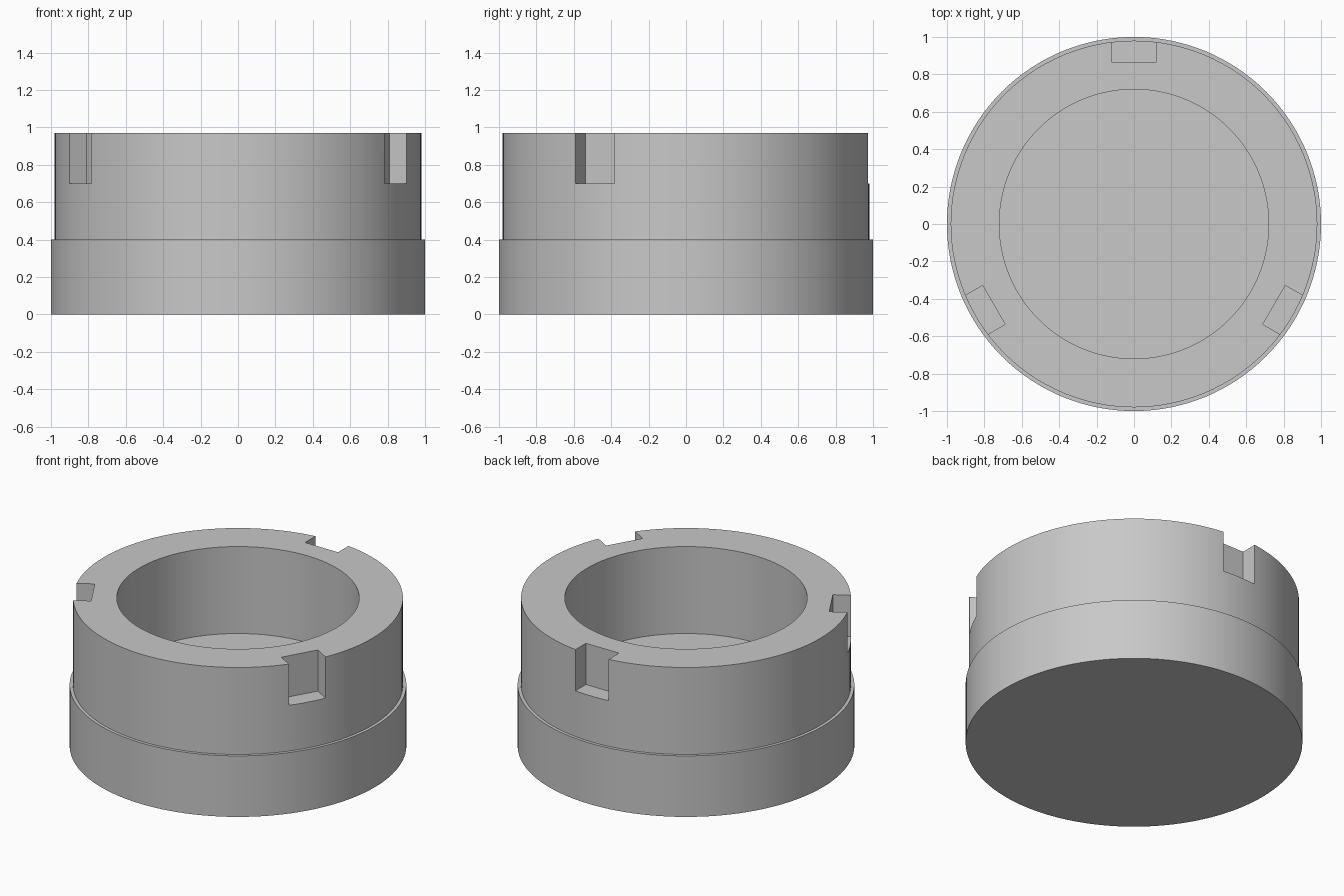
import bpy, bmesh, math
from mathutils import Matrix

if "Cube" in bpy.data.objects:
    bpy.data.objects.remove(bpy.data.objects["Cube"])

SEG = 128
grey = bpy.data.materials.new("grey")
grey.diffuse_color = (0.58, 0.58, 0.58, 1)
grey.use_nodes = True
grey.node_tree.nodes["Principled BSDF"].inputs["Base Color"].default_value = grey.diffuse_color


def make_object(name, bm):
    bmesh.ops.recalc_face_normals(bm, faces=bm.faces)
    mesh = bpy.data.meshes.new(name)
    bm.to_mesh(mesh)
    bm.free()
    mesh.materials.append(grey)
    obj = bpy.data.objects.new(name, mesh)
    bpy.context.collection.objects.link(obj)
    return obj


# Stepped cup: revolve the (radius, height) profile around z
profile = [(0, 0), (1, 0), (1, 0.4), (0.98, 0.4),
           (0.98, 0.97), (0.72, 0.97), (0.72, 0.4), (0, 0.4)]
bm = bmesh.new()
verts = [bm.verts.new((r, 0, z)) for r, z in profile]
edges = [bm.edges.new(pair) for pair in zip(verts, verts[1:])]
bmesh.ops.spin(bm, geom=verts + edges, cent=(0, 0, 0), axis=(0, 0, 1),
               angle=math.tau, steps=SEG)
bmesh.ops.remove_doubles(bm, verts=bm.verts, dist=1e-4)
cup = make_object("cup", bm)

# Three rim notches, evenly spaced, starting at the back
bm = bmesh.new()
for angle in (0, 120, 240):
    place = (Matrix.Rotation(math.radians(angle), 4, 'Z')
             @ Matrix.Translation((0, 0.865 + 0.15, 0.70 + 0.25))
             @ Matrix.Diagonal((0.24, 0.30, 0.50, 1)))
    bmesh.ops.create_cube(bm, size=1, matrix=place)
cutter = make_object("notch_cutter", bm)
cutter.hide_render = True
cutter.hide_set(True)

cut = cup.modifiers.new("notches", 'BOOLEAN')
cut.operation = 'DIFFERENCE'
cut.solver = 'EXACT'
cut.object = cutter

# Apply the cut, then smooth the round walls and keep the rims sharp
bpy.context.view_layer.objects.active = cup
cup.select_set(True)
bpy.ops.object.modifier_apply(modifier=cut.name)
bpy.data.objects.remove(cutter, do_unlink=True)
bpy.ops.object.shade_smooth_by_angle(angle=math.radians(30))
